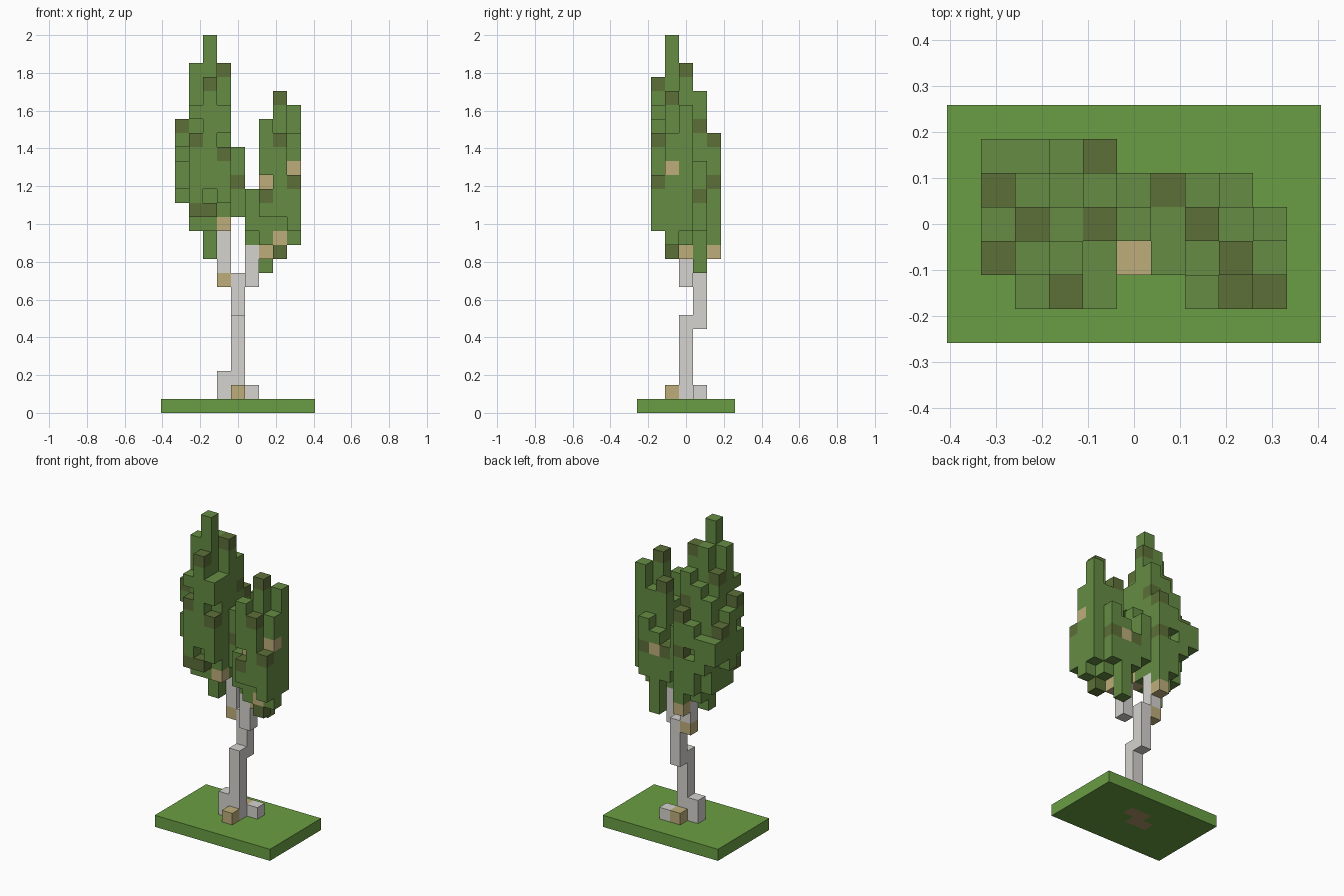
import bpy
import bmesh
from mathutils import Vector

cube = bpy.data.objects.get("Cube")
if cube:
    bpy.data.objects.remove(cube, do_unlink=True)

UNIT = 2 / 27  # edge length of one block


def linear(channel):
    c = channel / 255
    return c / 12.92 if c <= 0.04045 else ((c + 0.055) / 1.055) ** 2.4


def make_material(name, rgb):
    colour = [linear(c) for c in rgb] + [1]
    mat = bpy.data.materials.new(name)
    mat.diffuse_color = colour
    mat.use_nodes = True
    shader = mat.node_tree.nodes["Principled BSDF"]
    shader.inputs["Base Color"].default_value = colour
    shader.inputs["Roughness"].default_value = 0.9
    return mat


materials = {
    "grass": make_material("grass green", (106, 158, 67)),
    "soil": make_material("soil brown", (175, 146, 102)),
    "bark": make_material("pale grey bark", (213, 211, 207)),
    "tan": make_material("tan wood", (190, 174, 123)),
    "leaf": make_material("leaf green", (101, 140, 67)),
    "dark": make_material("dark olive leaf", (92, 112, 56)),
}


def build_blocks(name, cells):
    """Make one mesh from the outer faces of a dictionary of cell -> colour."""
    used = sorted(set(cells.values()))
    bm = bmesh.new()
    for cell, colour in cells.items():
        centre = Vector(cell) + Vector((0, 0, 0.5))
        for axis in range(3):
            for sign in (-1, 1):
                step = [0, 0, 0]
                step[axis] = sign
                if tuple(a + b for a, b in zip(cell, step)) in cells:
                    continue
                normal = Vector(step)
                u = Vector([float(n == (axis + 1) % 3) for n in range(3)])
                v = normal.cross(u)
                corners = [(-u - v), (u - v), (u + v), (-u + v)]
                verts = [bm.verts.new((centre + (normal + c) / 2) * UNIT) for c in corners]
                bm.faces.new(verts).material_index = used.index(colour)
    bmesh.ops.remove_doubles(bm, verts=bm.verts, dist=UNIT / 100)
    bmesh.ops.dissolve_limit(bm, angle_limit=0.01, verts=bm.verts, edges=bm.edges,
                             delimit={'MATERIAL'})
    mesh = bpy.data.meshes.new(name)
    bm.to_mesh(mesh)
    bm.free()
    for colour in used:
        mesh.materials.append(materials[colour])
    obj = bpy.data.objects.new(name, mesh)
    bpy.context.collection.objects.link(obj)
    return obj


def column(x, y, low, high, colour):
    return {(x, y, z): colour for z in range(low, high)}


# Grass slab with a stepped strip of soil below the trunk
soil = [(-1, 0), (0, 0), (0, 1), (1, 1)]
ground = {(x, y, 0): "soil" if (x, y) in soil else "grass"
          for x in range(-5, 6) for y in range(-3, 4)}
build_blocks("grass_base", ground)

# Stepped trunk and its two branches
build_blocks("trunk", column(0, 0, 1, 7, "bark") | column(0, 1, 6, 10, "bark"))
build_blocks("right_branch", column(-1, 1, 9, 10, "tan") | column(-1, 1, 10, 13, "bark"))
build_blocks("left_branch", column(1, 0, 9, 12, "bark"))

# Roots around the trunk
build_blocks("right_root", column(-1, 0, 1, 3, "bark"))
build_blocks("left_root", column(1, 1, 1, 2, "bark"))
build_blocks("front_root", column(0, -1, 1, 2, "tan"))
build_blocks("back_root", column(0, 1, 1, 2, "tan"))


def build_crown(name, first_x, rows, dark_tops, accents, gaps):
    """Rows hold (bottom, top) of each leaf column, from low x to high x."""
    cells = {}
    for y, spans in rows.items():
        for x, span in enumerate(spans, first_x):
            if span:
                cells.update(column(x, y, *span, "leaf"))
                if (x, y) in dark_tops:
                    cells[x, y, span[1] - 1] = "dark"
    for colour, spots in accents.items():
        for spot in spots:
            cells[spot] = colour
    for gap in gaps:
        del cells[gap]
    build_blocks(name, cells)


# Tall crown on the right branch
build_crown(
    "tall_crown", -4,
    {2: [(16, 18), (15, 18), (13, 19), (11, 20)],
     1: [(16, 19), (13, 21), (12, 22), (13, 23), (14, 18)],
     0: [(15, 20), (13, 23), (11, 25), (13, 25), (14, 19)],
     -1: [(16, 21), (13, 25), (13, 27), (13, 22)],
     -2: [None, (14, 22), (14, 24), (15, 22)]},
    {(-1, 2), (-4, 1), (-3, 0), (-1, 0), (-4, -1), (-2, -2)},
    {"dark": [(-3, -2, 19), (-1, -2, 18), (0, 0, 16), (-3, -2, 14), (-2, -2, 14),
              (-1, 2, 16), (-1, 1, 20)],
     "tan": [(-1, -1, 13), (-1, 2, 11)]},
    [(-3, -2, 20), (-1, -2, 19), (-2, -2, 15), (-4, -1, 18), (-2, 2, 16)])

# Shorter crown on the left branch
build_crown(
    "short_crown", 1,
    {1: [(13, 16), (10, 17), (13, 18)],
     0: [(12, 16), (11, 21), (12, 20), (13, 22)],
     -1: [(13, 16), (12, 19), (11, 23), (12, 20)],
     -2: [None, (14, 21), (14, 20), (13, 17)]},
    {(1, 1), (2, 0), (3, -1), (3, -2), (4, -2)},
    {"dark": [(3, 1, 15), (2, -2, 15), (3, -1, 11)],
     "tan": [(4, -1, 17), (2, -1, 16), (2, 0, 11), (3, -1, 12), (2, 1, 15)]},
    [(2, -2, 16)])
